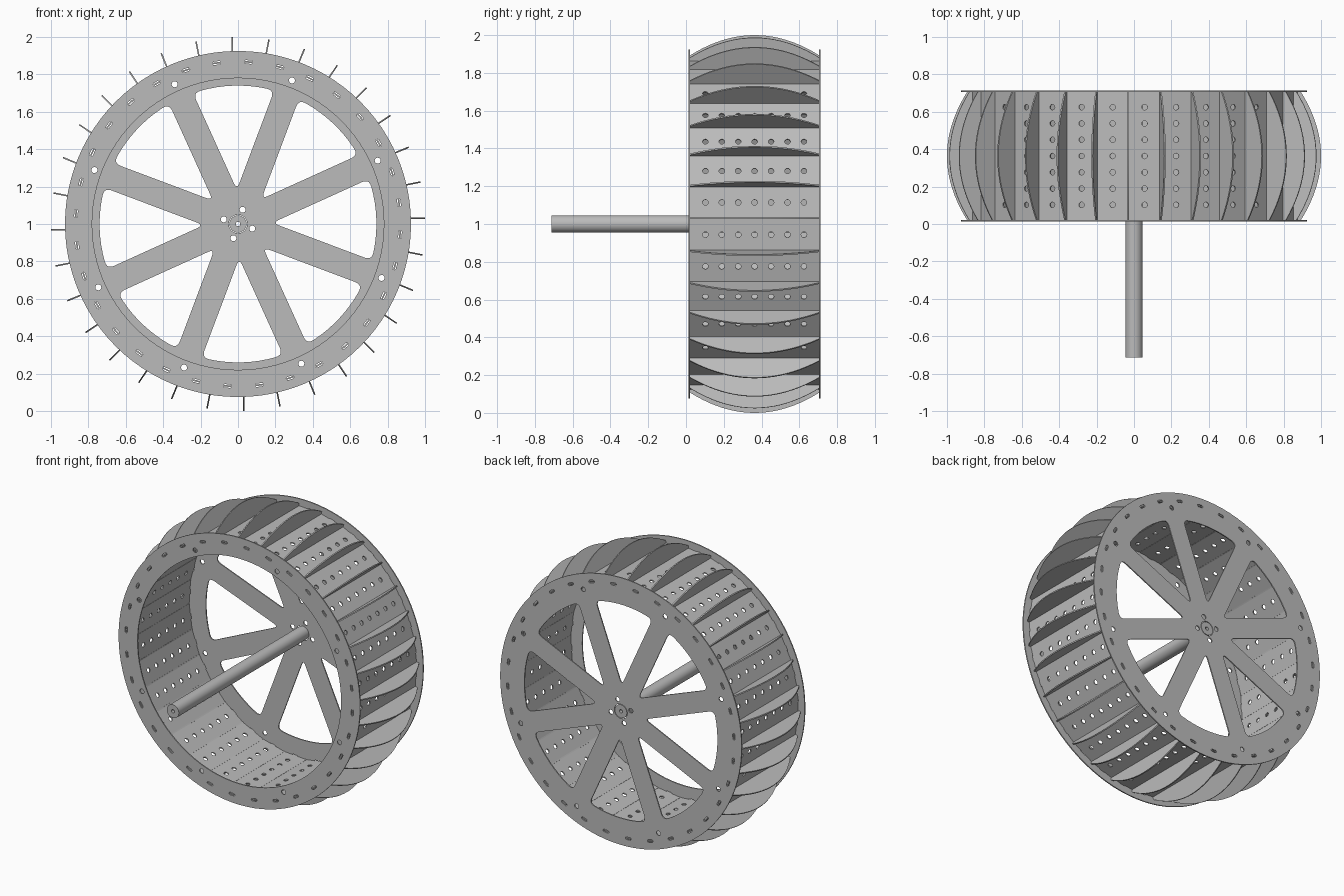
import bpy
import bmesh
from math import sin, cos, tan, asin, pi, radians
from mathutils import Matrix, Vector

cube = bpy.data.objects.get("Cube")
if cube:
    bpy.data.objects.remove(cube, do_unlink=True)

steel = bpy.data.materials.new("plain_grey_steel")
steel.use_nodes = True
GREY = (0.5, 0.5, 0.5, 1)
steel.diffuse_color = GREY
steel.node_tree.nodes["Principled BSDF"].inputs["Base Color"].default_value = GREY

AXLE = Vector((0, 0, 1))
TWIST = radians(1.9)
BLADES, SPOKES = 32, 8
STEP = 2 * pi / BLADES
FRONT, BACK, SHEET = 0.018, 0.709, 0.008
MID = (FRONT + BACK) / 2
PANEL_R = 0.868


def polar(r, a):
    return Vector((r * cos(a), r * sin(a)))


def circle(r, n, centre=(0, 0)):
    return [Vector(centre) + polar(r, 2 * pi * i / n) for i in range(n)]


def sheet_mesh(name, loops, thickness):
    """Flat sheet from an outline followed by hole loops."""
    curve = bpy.data.curves.new(name, "CURVE")
    curve.dimensions = "2D"
    curve.fill_mode = "BOTH"
    curve.extrude = thickness / 2
    for loop in loops:
        spline = curve.splines.new("POLY")
        spline.points.add(len(loop) - 1)
        for point, co in zip(spline.points, loop):
            point.co = (co[0], co[1], 0, 1)
        spline.use_cyclic_u = True
    temp = bpy.data.objects.new(name, curve)
    bpy.context.collection.objects.link(temp)
    deps = bpy.context.evaluated_depsgraph_get()
    mesh = bpy.data.meshes.new_from_object(temp.evaluated_get(deps))
    bpy.data.objects.remove(temp, do_unlink=True)
    bpy.data.curves.remove(curve)
    bm = bmesh.new()
    bm.from_mesh(mesh)
    bmesh.ops.remove_doubles(bm, verts=bm.verts, dist=0.0001)
    bmesh.ops.recalc_face_normals(bm, faces=bm.faces)
    bm.to_mesh(mesh)
    bm.free()
    mesh.name = name
    mesh.materials.clear()
    mesh.materials.append(steel)
    mesh.shade_smooth()
    mesh.set_sharp_from_angle(angle=radians(30))
    return mesh


def place(name, mesh, matrix):
    obj = bpy.data.objects.new(name, mesh)
    bpy.context.collection.objects.link(obj)
    obj.matrix_world = matrix


def upright(y):
    return Matrix.Translation((0, y, AXLE.z)) @ Matrix.Rotation(pi / 2, 4, "X")


def frame(x_axis, y_axis, z_axis, origin):
    rot = Matrix((x_axis, y_axis, z_axis)).transposed().to_4x4()
    return Matrix.Translation(origin) @ rot


def fillet(before, corner, after, size):
    a = corner + (before - corner).normalized() * size
    b = corner + (after - corner).normalized() * size
    return [a * (1 - t) ** 2 + corner * 2 * t * (1 - t) + b * t ** 2
            for t in (i / 5 for i in range(6))]


def window(direction, rim=0.74, half_spoke=0.07):
    """Rounded wedge opening between two spokes."""
    half = pi / SPOKES
    apex = polar(half_spoke / sin(half), direction)
    spread = half - asin(half_spoke / rim)
    arc = [polar(rim, direction + spread * (i / 5 - 1)) for i in range(11)]
    return (fillet(arc[-1], apex, arc[0], 0.04)
            + fillet(apex, arc[0], arc[1], 0.04) + arc[2:-2]
            + fillet(arc[-2], arc[-1], apex, 0.04))


def slot(angle, length=0.046, width=0.018):
    """Oblong opening that takes a panel tab."""
    out, side = polar(1, angle), polar(1, angle + pi / 2)
    r = width / 2
    pts = []
    for end in (0, 1):
        centre = out * PANEL_R + side * (length / 2 - r) * (1 - 2 * end)
        for i in range(5):
            a = end * pi + pi * i / 4
            pts.append(centre + out * r * cos(a) + side * r * sin(a))
    return pts


# Side plates
bolt_holes = [circle(0.016, 16, polar(0.82, pi / SPOKES + TWIST + i * 2 * pi / SPOKES))
              for i in range(SPOKES)]
slots = [slot(TWIST + STEP * (i + 0.5)) for i in range(BLADES)]
rim_holes = bolt_holes + slots
outer = circle(0.925, 96)
windows = [window(TWIST + i * 2 * pi / SPOKES) for i in range(SPOKES)]
hub_holes = [circle(0.016, 16, polar(0.08, radians(72) + i * pi / 2)) for i in range(4)]
place("front_ring", sheet_mesh("front_ring", [outer, circle(0.78, 96)] + rim_holes, SHEET),
      upright(FRONT))
place("spoked_back_plate",
      sheet_mesh("spoked_back_plate",
                 [outer, circle(0.05, 32)] + windows + hub_holes + rim_holes, SHEET),
      upright(BACK))

# Axle with a centre bore
place("axle", sheet_mesh("axle", [circle(0.046, 32), circle(0.012, 12)], 1.426), upright(0))

# Perforated floor panel with end tabs
hw, hl, tab = PANEL_R * tan(STEP / 2), (BACK - FRONT - SHEET) / 2, 0.018
right_side = [(hw, -hl), (hw, hl), (tab, hl), (tab, hl + SHEET)]
outline = right_side + [(-x, -y) for x, y in right_side]
# complete both tabs symmetrically
outline = [(hw, -hl), (hw, hl), (tab, hl), (tab, hl + SHEET), (-tab, hl + SHEET), (-tab, hl),
           (-hw, hl), (-hw, -hl), (-tab, -hl), (-tab, -hl - SHEET), (tab, -hl - SHEET), (tab, -hl)]
perforations = [circle(0.015, 12, (0, 0.087 * i)) for i in range(-3, 4)]
panel = sheet_mesh("floor_panel", [outline] + perforations, SHEET)

# Paddle blade with bowed outer edge
base, edge, tip = 0.866, 0.893, 1.0
bow = [(edge + (tip - edge) * (1 - (i / 10) ** 2), hl * i / 10) for i in range(-10, 11)]
blade = sheet_mesh("paddle_blade", [[(base, hl), (base, -hl)] + bow], SHEET)

Y = Vector((0, 1, 0))
for i in range(BLADES):
    a = TWIST + STEP * (i + 0.5)
    radial, tangent = Vector((cos(a), 0, sin(a))), Vector((-sin(a), 0, cos(a)))
    place(f"floor_panel_{i + 1}", panel,
          frame(-tangent, Y, radial, AXLE + Y * MID + radial * PANEL_R))
    b = STEP * i
    radial, tangent = Vector((cos(b), 0, sin(b))), Vector((-sin(b), 0, cos(b)))
    place(f"paddle_blade_{i + 1}", blade,
          frame(radial, Y, tangent, AXLE + Y * MID + tangent * 0.03))
